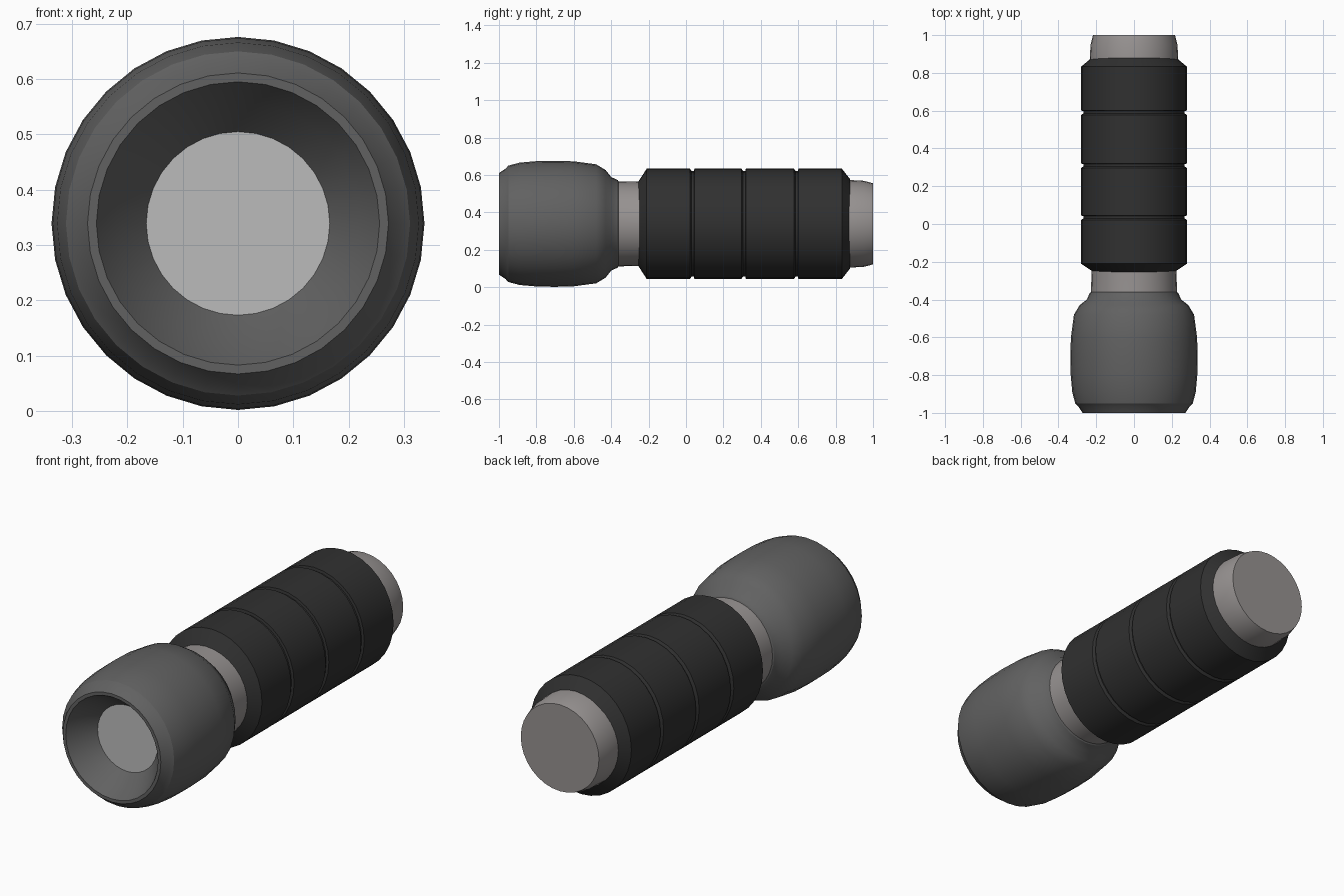
import bpy, bmesh
from math import sin, cos, pi, radians

if "Cube" in bpy.data.objects:
    bpy.data.objects.remove(bpy.data.objects["Cube"])

AXIS_Z = 0.339
SIDES = 32


def material(name, rgb):
    m = bpy.data.materials.new(name)
    m.diffuse_color = (*rgb, 1)
    m.use_nodes = True
    m.node_tree.nodes["Principled BSDF"].inputs["Base Color"].default_value = m.diffuse_color
    return m


def lathe(name, profile, mat, x_scale=1.0, smooth=30):
    """Revolve (y, radius) points around the torch's long axis; radius 0 closes an end."""
    bm = bmesh.new()
    rings = []
    for y, r in profile:
        if r == 0:
            rings.append([bm.verts.new((0, y, AXIS_Z))] * SIDES)
        else:
            rings.append([bm.verts.new((x_scale * r * cos(2 * pi * i / SIDES), y,
                                        AXIS_Z + r * sin(2 * pi * i / SIDES)))
                          for i in range(SIDES)])
    for a, b in zip(rings, rings[1:]):
        for i in range(SIDES):
            j = (i + 1) % SIDES
            bm.faces.new(list(dict.fromkeys((a[i], b[i], b[j], a[j]))))
    bmesh.ops.recalc_face_normals(bm, faces=bm.faces)
    mesh = bpy.data.meshes.new(name)
    bm.to_mesh(mesh)
    bm.free()
    ob = bpy.data.objects.new(name, mesh)
    bpy.context.collection.objects.link(ob)
    mesh.materials.append(mat)
    bpy.ops.object.select_all(action='DESELECT')
    ob.select_set(True)
    bpy.context.view_layer.objects.active = ob
    bpy.ops.object.shade_smooth_by_angle(angle=radians(smooth))
    return ob


head_grey = material("head_grey", (0.12, 0.12, 0.12))
grip_black = material("grip_black", (0.03, 0.03, 0.03))
tube_grey = material("tube_grey", (0.31, 0.29, 0.285))
lens_grey = material("lens_grey", (0.5, 0.5, 0.5))

# Bulbous head: neck, outer bulge, rim, then the reflector bowl inside
lathe("head", [(-0.36, 0.226), (-0.365, 0.234), (-0.40, 0.25), (-0.43, 0.288),
               (-0.48, 0.318), (-0.60, 0.334), (-0.70, 0.337), (-0.80, 0.335),
               (-0.89, 0.327), (-0.95, 0.311), (-0.965, 0.295), (-1.0, 0.272),
               (-1.0, 0.256), (-0.94, 0.22), (-0.875, 0.165)], head_grey)

# Flat lens disc at the bottom of the bowl
lathe("lens", [(-0.876, 0.166), (-0.876, 0)], lens_grey)

# Metal tube running from the neck to the tail cap
lathe("tube", [(-0.38, 0.228), (-0.25, 0.225), (0.86, 0.235), (0.95, 0.23),
               (1.0, 0.217), (1.0, 0)], tube_grey)

# Slightly oval rubber grip with chamfered ends and three grooves
R = 0.295
grip = [(-0.257, 0.222), (-0.21, R)]
for y in (0.036, 0.311, 0.592):
    grip += [(y - 0.015, R), (y - 0.006, R - 0.013), (y + 0.006, R - 0.013), (y + 0.009, R)]
grip += [(0.833, R), (0.878, 0.238)]
lathe("grip", grip, grip_black, x_scale=0.95)
